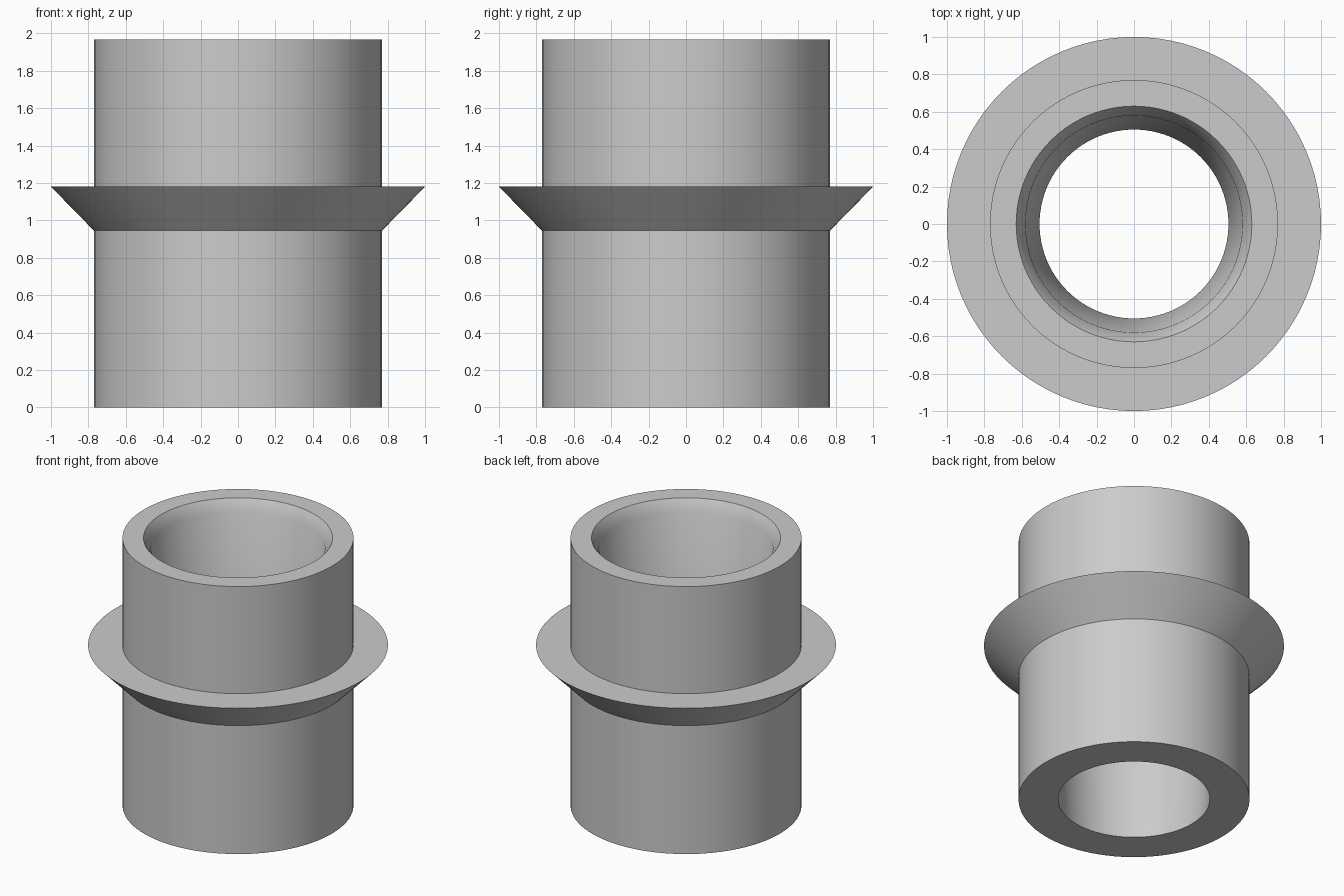
import bpy
import bmesh
import math

cube = bpy.data.objects.get("Cube")
if cube:
    bpy.data.objects.remove(cube, do_unlink=True)

SEGMENTS = 96

# Single plain grey material
grey = bpy.data.materials.new("light_grey")
grey.use_nodes = True
colour = (0.6, 0.6, 0.6, 1.0)
grey.diffuse_color = colour
grey.node_tree.nodes["Principled BSDF"].inputs["Base Color"].default_value = colour


def lathe(name, profile):
    """Revolve a closed (radius, height) profile around the z axis."""
    bm = bmesh.new()
    rings = []
    for r, z in profile:
        rings.append([
            bm.verts.new((r * math.cos(a), r * math.sin(a), z))
            for a in (2 * math.pi * i / SEGMENTS for i in range(SEGMENTS))
        ])
    for low, high in zip(rings, rings[1:] + rings[:1]):
        for i in range(SEGMENTS):
            j = (i + 1) % SEGMENTS
            bm.faces.new((low[i], low[j], high[j], high[i]))
    bmesh.ops.recalc_face_normals(bm, faces=bm.faces)
    mesh = bpy.data.meshes.new(name)
    bm.to_mesh(mesh)
    bm.free()
    mesh.materials.append(grey)
    obj = bpy.data.objects.new(name, mesh)
    bpy.context.collection.objects.link(obj)
    bpy.ops.object.select_all(action="DESELECT")
    obj.select_set(True)
    bpy.context.view_layer.objects.active = obj
    bpy.ops.object.shade_smooth_by_angle(angle=math.radians(35))
    return obj


# Sleeve with flared collar, chamfered mouth and tapered bore
lathe("flanged_sleeve", [
    (0.505, 0.0),
    (0.77, 0.0),
    (0.77, 0.945),
    (1.0, 1.18),
    (0.77, 1.18),
    (0.77, 1.968),
    (0.63, 1.968),
    (0.58, 1.888),
])
